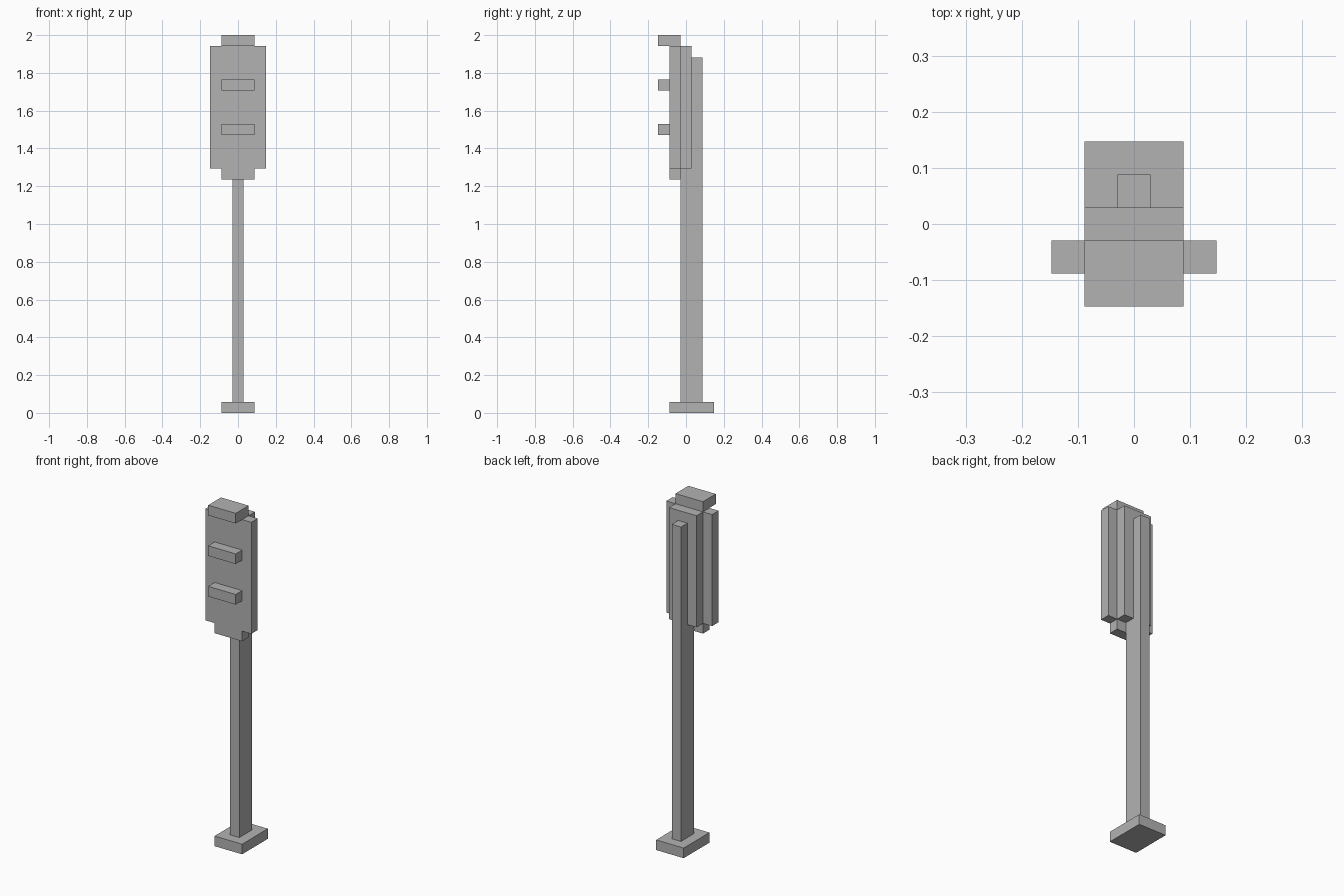
import bpy
import bmesh
from mathutils import Vector

cube = bpy.data.objects.get("Cube")
if cube:
    bpy.data.objects.remove(cube, do_unlink=True)

U = 2 / 34  # one block unit; the model is 34 blocks tall

grey = bpy.data.materials.new("plain grey")
grey.use_nodes = True
grey.diffuse_color = (0.45, 0.45, 0.45, 1)
grey.node_tree.nodes["Principled BSDF"].inputs["Base Color"].default_value = grey.diffuse_color


def prism(name, profile, start, direction):
    """Extrude a flat profile, given in block units, into a solid part."""
    bm = bmesh.new()
    face = bm.faces.new([bm.verts.new((Vector(p) + Vector(start)) * U) for p in profile])
    moved = bmesh.ops.extrude_face_region(bm, geom=[face], use_keep_orig=True)["geom"]
    verts = [g for g in moved if isinstance(g, bmesh.types.BMVert)]
    bmesh.ops.translate(bm, verts=verts, vec=Vector(direction) * U)
    bmesh.ops.recalc_face_normals(bm, faces=bm.faces)
    mesh = bpy.data.meshes.new(name)
    bm.to_mesh(mesh)
    bm.free()
    mesh.materials.append(grey)
    obj = bpy.data.objects.new(name, mesh)
    bpy.context.collection.objects.link(obj)
    return obj


def box(name, half_width, y0, y1, z0, z1):
    """Box centred on x = 0."""
    w = half_width
    return prism(name, [(-w, y0, 0), (w, y0, 0), (w, y1, 0), (-w, y1, 0)],
                 (0, 0, z0), (0, 0, z1 - z0))


# Foot plate
box("base", 1.5, -1.5, 2.5, 0, 1)

# Pole, thinner where it runs behind the signal head
pole = [(-0.5, 1), (1.5, 1), (1.5, 32), (0.5, 32), (0.5, 22), (-0.5, 22)]
prism("pole", [(0, y, z) for y, z in pole], (-0.5, 0, 0), (1, 0, 0))

# Front board with a narrower tab at the bottom
right_edge = [(1.5, 21), (1.5, 22), (2.5, 22), (2.5, 33)]
outline = right_edge + [(-x, z) for x, z in reversed(right_edge)]
prism("front_board", [(x, 0, z) for x, z in outline], (0, -1.5, 0), (0, 1, 0))

# Housing behind the board
box("rear_housing", 1.5, -0.5, 0.5, 22, 33)

# Hoods over the lamps
box("top_hood", 1.5, -2.5, -0.5, 33, 34)
for name, z in (("middle_hood", 29), ("lower_hood", 25)):
    box(name, 1.5, -2.5, -1.5, z, z + 1)
